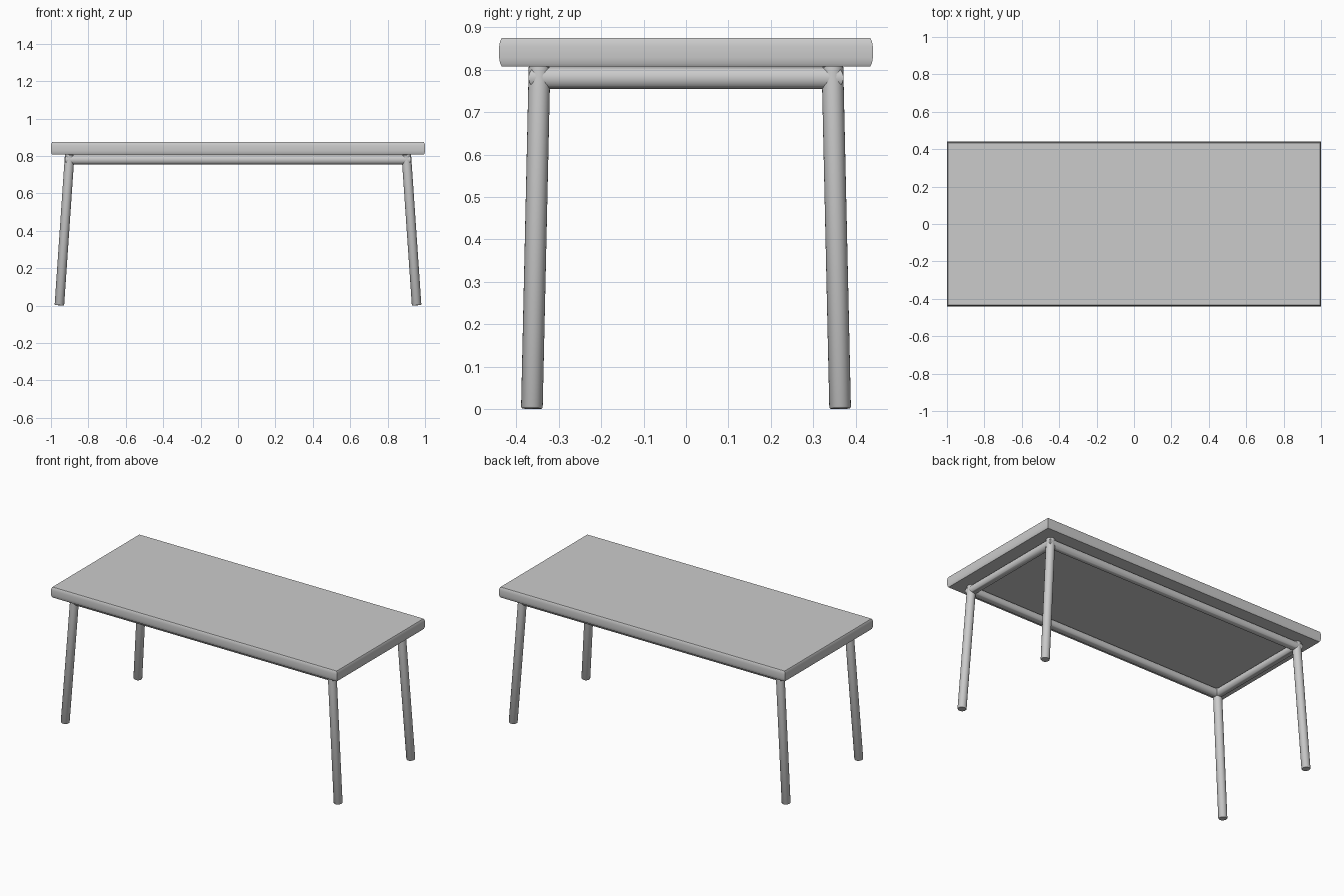
import bpy, bmesh, math
from mathutils import Vector

if "Cube" in bpy.data.objects:
    bpy.data.objects.remove(bpy.data.objects["Cube"])


def add_mesh(name, bm, smooth):
    bmesh.ops.recalc_face_normals(bm, faces=bm.faces)
    mesh = bpy.data.meshes.new(name)
    bm.to_mesh(mesh)
    bm.free()
    obj = bpy.data.objects.new(name, mesh)
    bpy.context.collection.objects.link(obj)
    bpy.ops.object.select_all(action='DESELECT')
    obj.select_set(True)
    bpy.context.view_layer.objects.active = obj
    if smooth:
        bpy.ops.object.shade_smooth_by_angle(angle=math.radians(40))
    return obj


def skin(name, rings, smooth=True):
    # closed skin over a list of point rings, capped at both ends
    bm = bmesh.new()
    loops = [[bm.verts.new(p) for p in ring] for ring in rings]
    n = len(loops[0])
    for a, b in zip(loops, loops[1:]):
        for i in range(n):
            j = (i + 1) % n
            bm.faces.new((a[i], a[j], b[j], b[i]))
    bm.faces.new(loops[0])
    bm.faces.new(loops[-1])
    return add_mesh(name, bm, smooth)


CORNERS = [(1, 1), (-1, 1), (-1, -1), (1, -1)]

# Table top: rectangle with gently bulging edges
edge = [(0.006, 0.808), (0.002, 0.815), (0.0, 0.828), (0.0, 0.854),
        (0.002, 0.867), (0.006, 0.874)]
skin("table_top", [[(sx * (1 - d), sy * (0.44 - d), z) for sx, sy in CORNERS]
                   for d, z in edge])

# Under frame: round tube swept round a rectangle with mitred corners
bm = bmesh.new()
SEG, R = 24, 0.026
loops = []
for sx, sy in CORNERS:
    ring = []
    for i in range(SEG):
        a = math.tau * i / SEG
        o = R * math.cos(a)
        ring.append(bm.verts.new((sx * (0.90 + o), sy * (0.345 + o),
                                  0.781 + 0.027 * math.sin(a))))
    loops.append(ring)
for k in range(4):
    a, b = loops[k], loops[(k + 1) % 4]
    for i in range(SEG):
        j = (i + 1) % SEG
        bm.faces.new((a[i], a[j], b[j], b[i]))
add_mesh("under_frame", bm, True)

# Splayed round legs
for sx, sy in CORNERS:
    foot = Vector((sx * 0.955, sy * 0.363, 0.002))
    head = Vector((sx * 0.90, sy * 0.345, 0.806))
    rot = (head - foot).to_track_quat('Z', 'Y')
    circle = [rot @ Vector((math.cos(math.tau * i / SEG), math.sin(math.tau * i / SEG), 0))
              for i in range(SEG)]
    axis = (head - foot).normalized()
    rings = [[foot + c * 0.023 for c in circle],
             [foot + axis * 0.003 + c * 0.0255 for c in circle],
             [head + c * 0.0255 for c in circle]]
    name = ("front" if sy < 0 else "back") + ("_right" if sx > 0 else "_left") + "_leg"
    skin(name, rings)
